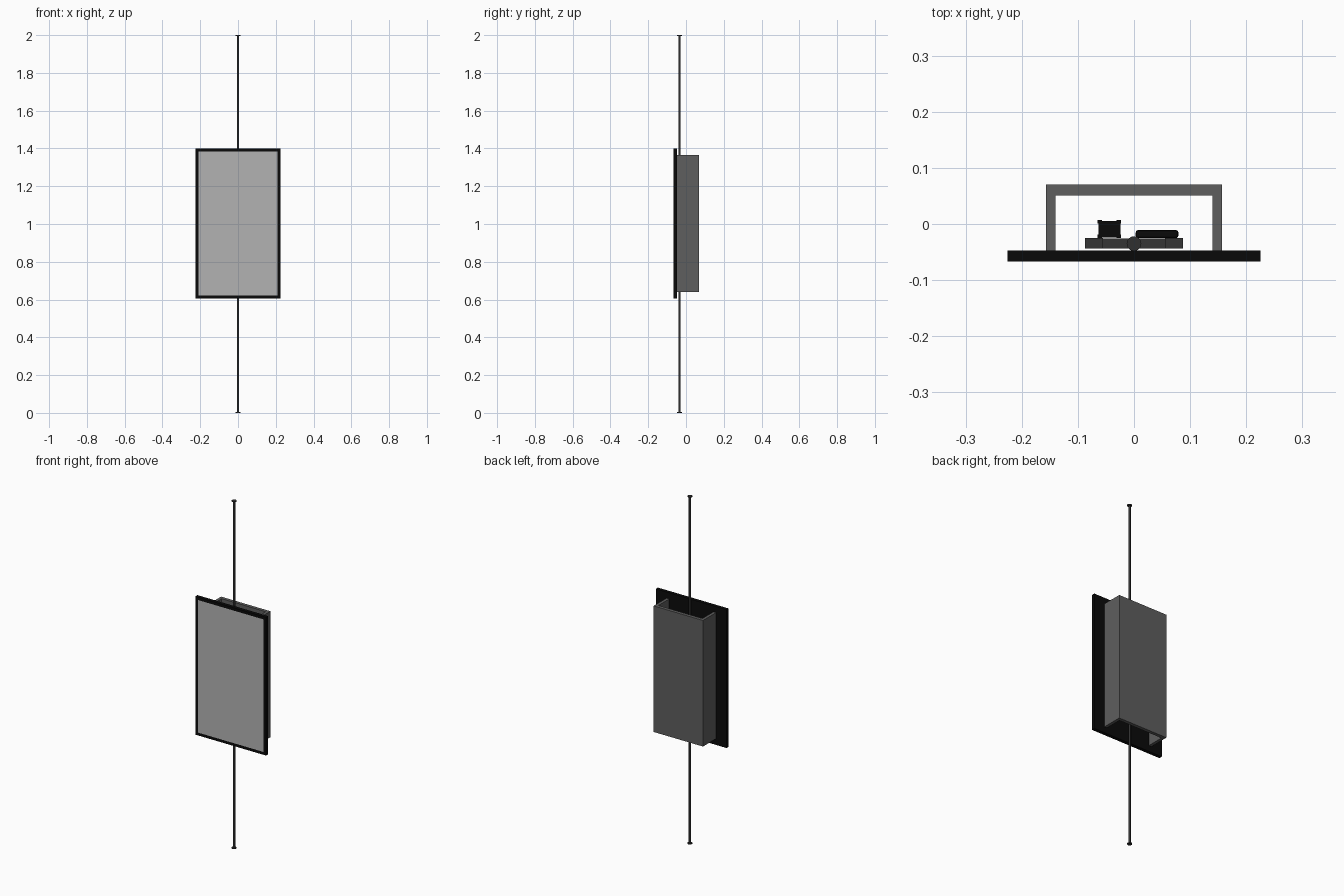
import bpy, bmesh
from mathutils import Vector

if "Cube" in bpy.data.objects:
    bpy.data.objects.remove(bpy.data.objects["Cube"])


def material(name, v):
    m = bpy.data.materials.new(name)
    m.diffuse_color = (v, v, v, 1)
    m.use_nodes = True
    m.node_tree.nodes["Principled BSDF"].inputs["Base Color"].default_value = m.diffuse_color
    return m


BLACK = material("frame black", 0.003)
SCREEN = material("screen grey", 0.45)
COVER = material("cover grey", 0.112)
ROD = material("rod dark grey", 0.03)
PLATE = material("bracket dark grey", 0.035)


def add_mesh(name, bm, mat):
    bmesh.ops.recalc_face_normals(bm, faces=bm.faces)
    me = bpy.data.meshes.new(name)
    bm.to_mesh(me)
    bm.free()
    me.materials.append(mat)
    ob = bpy.data.objects.new(name, me)
    bpy.context.collection.objects.link(ob)
    return ob


def box(name, x, y, z, mat, bevel=0):
    """Box from (min, max) pairs on each axis."""
    bm = bmesh.new()
    bmesh.ops.create_cube(bm, size=1)
    lo, hi = Vector((x[0], y[0], z[0])), Vector((x[1], y[1], z[1]))
    for v in bm.verts:
        v.co = Vector((lo[i] + hi[i]) / 2 + v.co[i] * (hi[i] - lo[i]) for i in range(3))
    ob = add_mesh(name, bm, mat)
    if bevel:
        mod = ob.modifiers.new("Bevel", "BEVEL")
        mod.width = bevel
        mod.segments = 2
    return ob


def cylinder(name, r, y, z, mat):
    bpy.ops.mesh.primitive_cylinder_add(vertices=24, radius=r, depth=z[1] - z[0],
                                        location=(0, y, sum(z) / 2))
    ob = bpy.context.object
    ob.name = name
    ob.data.materials.append(mat)
    bpy.ops.object.shade_smooth_by_angle()
    return ob


# Display: black slab with the screen as an inset front face
display = box("display_panel", (-0.225, 0.225), (-0.0665, -0.047), (0.605, 1.4), BLACK)
display.data.materials.append(SCREEN)
bm = bmesh.new()
bm.from_mesh(display.data)
bm.faces.ensure_lookup_table()
front = [f for f in bm.faces if f.normal.y < -0.9]
bmesh.ops.inset_region(bm, faces=front, thickness=0.023)
front[0].material_index = 1
bm.to_mesh(display.data)
bm.free()

# Rear cover: U-shaped channel open at top and bottom
profile = [(-0.157, -0.047), (-0.157, 0.07), (0.157, 0.07), (0.157, -0.047),
           (0.14, -0.047), (0.14, 0.051), (-0.14, 0.051), (-0.14, -0.047)]
bm = bmesh.new()
face = bm.faces.new([bm.verts.new((x, y, 0.64)) for x, y in profile])
ext = bmesh.ops.extrude_face_region(bm, geom=[face], use_keep_orig=True)
bmesh.ops.translate(bm, vec=(0, 0, 0.725),
                    verts=[g for g in ext["geom"] if isinstance(g, bmesh.types.BMVert)])
add_mesh("rear_cover", bm, COVER)

# Hanging rod with end discs
cylinder("hanging_rod", 0.006, -0.035, (0, 2), ROD)
for name, z in (("bottom_disc", (0, 0.005)), ("top_disc", (1.995, 2))):
    cylinder(name, 0.013, -0.035, z, ROD)

# Mounting bracket behind the panel: centre plate and side arms
box("bracket_plate", (-0.055, 0.055), (-0.044, -0.026), (0.945, 1.055), PLATE)
for side, s in (("left", -1), ("right", 1)):
    xs = sorted((s * 0.055, s * 0.087))
    box(side + "_bracket_arm", xs, (-0.044, -0.025), (0.915, 1.085), PLATE)

# Electronics inside the cover
box("power_unit", (-0.063, -0.024), (-0.024, 0.005), (0.94, 1.06), BLACK)
for i, x in enumerate((-0.061, -0.027)):
    for j, y in enumerate((-0.022, 0.004)):
        box(f"power_unit_rail_{i}{j}", (x - 0.004, x + 0.004), (y - 0.003, y + 0.003),
            (0.94, 1.06), BLACK)
box("media_player", (0.003, 0.079), (-0.025, -0.011), (0.96, 1.04), BLACK, 0.004)
